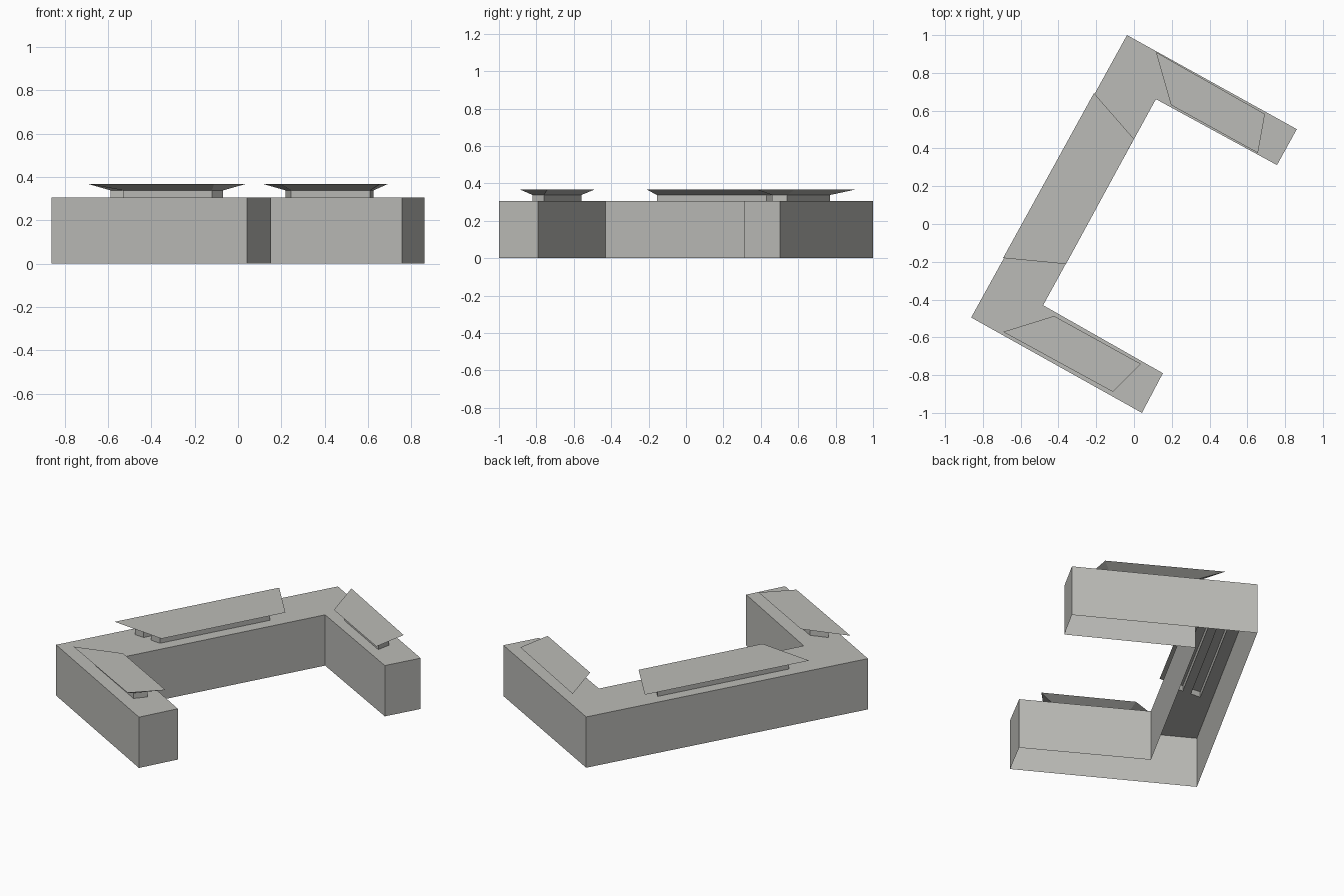
import bpy, bmesh
from mathutils import Vector

if "Cube" in bpy.data.objects:
    bpy.data.objects.remove(bpy.data.objects["Cube"])

EAVE, CURB, TOP = 0.305, 0.338, 0.368   # wall top, curb top, roof light top

grey = bpy.data.materials.new("warm_grey")
grey.diffuse_color = (0.5, 0.5, 0.475, 1)
grey.use_nodes = True
grey.node_tree.nodes["Principled BSDF"].inputs["Base Color"].default_value = grey.diffuse_color


def finish(bm, name):
    mesh = bpy.data.meshes.new(name)
    bm.to_mesh(mesh)
    bm.free()
    mesh.materials.append(grey)
    obj = bpy.data.objects.new(name, mesh)
    bpy.context.collection.objects.link(obj)
    return obj


def ring(bm, points, z):
    return [bm.verts.new((x, y, z)) for x, y in points]


def band(bm, low, high):
    """Side faces between two counter-clockwise rings."""
    n = len(low)
    for i in range(n):
        j = (i + 1) % n
        bm.faces.new((low[i], low[j], high[j], high[i]))


def strip(quad, a, b):
    """Part of a quad between two fractions of its width."""
    p = [Vector(q) for q in quad]
    return [tuple(v) for v in (p[0].lerp(p[1], a), p[0].lerp(p[1], b),
                               p[3].lerp(p[2], b), p[3].lerp(p[2], a))]


# U-shaped footprint, counter-clockwise
footprint = [(-0.037, 1.0), (-0.862, -0.495), (0.042, -1.0), (0.153, -0.79),
             (-0.481, -0.43), (0.116, 0.661), (0.757, 0.312), (0.862, 0.502)]

# name: (curb outline, flared roof outline, curb strips across the width)
lights = {
    "front_wing": ([(-0.53, -0.594), (-0.12, -0.82), (-0.07, -0.76), (-0.432, -0.56)],
                   [(-0.693, -0.571), (-0.111, -0.889), (0.037, -0.741), (-0.423, -0.487)],
                   [(0, 1)]),
    "back_wing": ([(0.245, 0.661), (0.61, 0.46), (0.625, 0.54), (0.22, 0.77)],
                  [(0.196, 0.63), (0.656, 0.376), (0.693, 0.582), (0.116, 0.91)],
                  [(0, 1)]),
    "main_block": ([(-0.588, -0.14), (-0.41, -0.155), (-0.09, 0.43), (-0.204, 0.561)],
                   [(-0.693, -0.18), (-0.36, -0.212), (0.0, 0.45), (-0.212, 0.693)],
                   [(0, 0.35), (0.65, 1)]),
}

# Building shell: walls, open underneath, deck with openings under the curbs
bm = bmesh.new()
base, eave = ring(bm, footprint, 0), ring(bm, footprint, EAVE)
band(bm, base, eave)
loops = [eave]
for curb, roof, parts in lights.values():
    loops += [ring(bm, strip(curb, a, b), EAVE) for a, b in parts]
edges = []
for loop in loops:
    for v, w in zip(loop, loop[1:] + loop[:1]):
        edges.append(bm.edges.get((v, w)) or bm.edges.new((v, w)))
bmesh.ops.triangle_fill(bm, use_beauty=True, edges=edges, normal=(0, 0, 1))
bm.normal_update()
for f in bm.faces:
    if f.normal.z < -0.5:
        f.normal_flip()
finish(bm, "building_shell")

for name, (curb, roof, parts) in lights.items():
    # Low curbs
    bm = bmesh.new()
    for a, b in parts:
        outline = strip(curb, a, b)
        band(bm, ring(bm, outline, EAVE), ring(bm, outline, CURB))
    finish(bm, name + "_curb")
    # Flat roof flaring outwards from the curbs
    bm = bmesh.new()
    low, high = ring(bm, curb, CURB), ring(bm, roof, TOP)
    band(bm, low, high)
    bm.faces.new(high)
    bm.faces.new(low[::-1])
    finish(bm, name + "_raised_roof")
